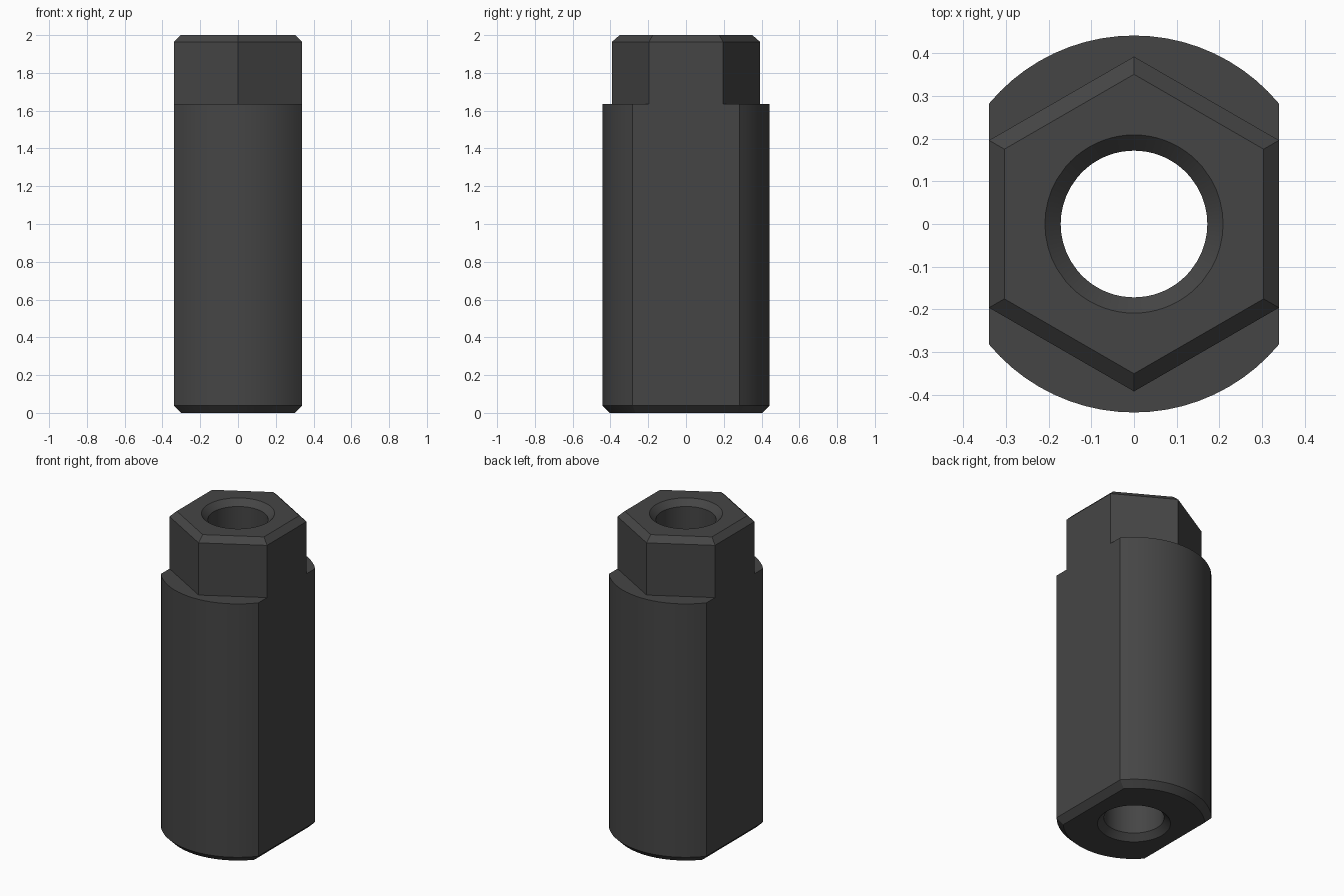
import bpy, bmesh, math

if "Cube" in bpy.data.objects:
    bpy.data.objects.remove(bpy.data.objects["Cube"])

FLAT, RADIUS, HOLE, CHAMFER = 0.34, 0.442, 0.172, 0.038
CORNER = math.degrees(math.acos(FLAT / RADIUS))

# Angles of one quadrant, including the hexagon and flat corners
quad = [0, 7.5, 15, 22.5, 30, CORNER] + [CORNER + (90 - CORNER) * i / 10 for i in range(1, 10)]
angles = (quad + [90] + [180 - a for a in reversed(quad)]
          + [180 + a for a in quad[1:]] + [270] + [360 - a for a in reversed(quad[1:])])


def polar(radius, degrees, z):
    a = math.radians(degrees)
    return (radius * math.cos(a), radius * math.sin(a), z)


def body_ring(flat, radius, z):
    """Circle with two flats; corners stay aligned for any inset."""
    c = math.degrees(math.acos(flat / radius))
    ring = []
    for a in angles:
        q = abs((a + 90) % 180 - 90)
        q = q * c / CORNER if q <= CORNER else 90 - (90 - q) * (90 - c) / (90 - CORNER)
        x, y, _ = polar(min(radius, flat / max(math.cos(math.radians(q)), 1e-6)), q, z)
        sx = 1 if a < 90 or a > 270 else -1
        ring.append((sx * x, y if a <= 180 else -y, z))
    return ring


def hex_ring(apothem, z):
    return [polar(apothem / math.cos(math.radians((a + 30) % 60 - 30)), a, z) for a in angles]


def hole_ring(radius, z):
    return [polar(radius, a, z) for a in angles]


# Closed loop of sections: up the outside, back down through the bore
sections = [
    body_ring(FLAT - CHAMFER, RADIUS - CHAMFER, 0),
    body_ring(FLAT, RADIUS, CHAMFER),
    body_ring(FLAT, RADIUS, 1.635),
    hex_ring(FLAT, 1.635),
    hex_ring(FLAT, 1.964),
    hex_ring(0.304, 2),
    hole_ring(0.209, 2),
    hole_ring(HOLE, 1.963),
    hole_ring(HOLE, 0.037),
    hole_ring(0.209, 0),
]
bm = bmesh.new()
rings = [[bm.verts.new(p) for p in s] for s in sections]
n = len(angles)
for k, low in enumerate(rings):
    high = rings[(k + 1) % len(rings)]
    for i in range(n):
        j = (i + 1) % n
        bm.faces.new((low[i], low[j], high[j], high[i]))

# Weld the ledge where the hexagon runs flush with the flats
bmesh.ops.remove_doubles(bm, verts=bm.verts, dist=0.0005)
bmesh.ops.dissolve_degenerate(bm, edges=bm.edges, dist=0.0001)
bmesh.ops.recalc_face_normals(bm, faces=bm.faces)

mesh = bpy.data.meshes.new("hex_standoff")
bm.to_mesh(mesh)
bm.free()
standoff = bpy.data.objects.new("hex_standoff", mesh)
bpy.context.collection.objects.link(standoff)

dark = bpy.data.materials.new("dark_grey")
dark.diffuse_color = (0.06, 0.06, 0.06, 1)
dark.use_nodes = True
dark.node_tree.nodes["Principled BSDF"].inputs["Base Color"].default_value = dark.diffuse_color
mesh.materials.append(dark)

bpy.context.view_layer.objects.active = standoff
standoff.select_set(True)
bpy.ops.object.shade_smooth_by_angle(angle=math.radians(25))
